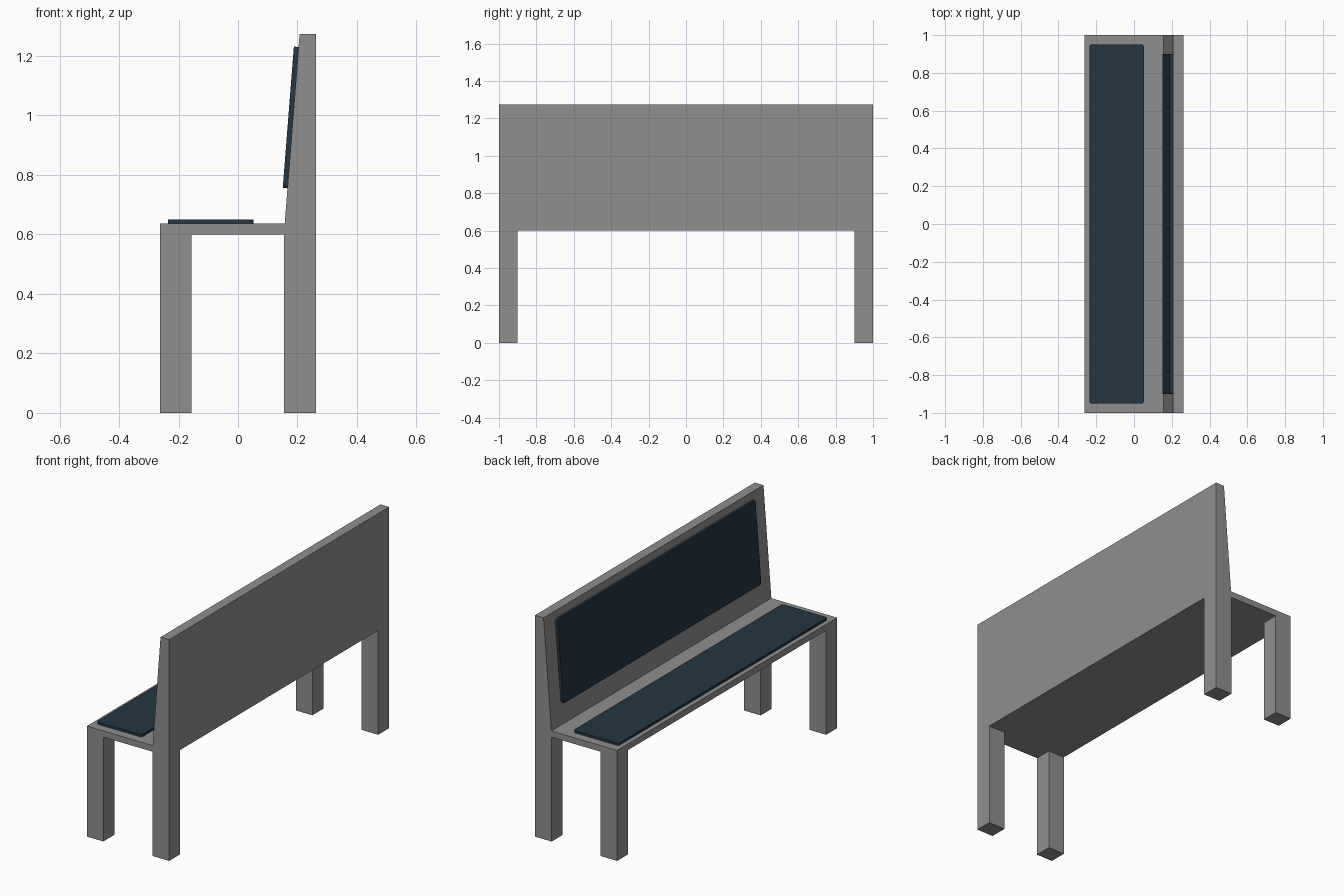
import bpy, bmesh, math
from mathutils import Vector, Matrix

if "Cube" in bpy.data.objects:
    bpy.data.objects.remove(bpy.data.objects["Cube"])


def material(name, rgb):
    m = bpy.data.materials.new(name)
    m.diffuse_color = (*rgb, 1)
    m.use_nodes = True
    m.node_tree.nodes["Principled BSDF"].inputs["Base Color"].default_value = m.diffuse_color
    return m


grey = material("grey frame", (0.275, 0.275, 0.275))
navy = material("navy padding", (0.0175, 0.0365, 0.055))


def finish(bm, name, mat):
    bmesh.ops.recalc_face_normals(bm, faces=bm.faces)
    me = bpy.data.meshes.new(name)
    bm.to_mesh(me)
    bm.free()
    me.materials.append(mat)
    ob = bpy.data.objects.new(name, me)
    bpy.context.collection.objects.link(ob)
    return ob


# Frame: seat and tapered backrest profile, swept along y, legs pulled down
UNDER = 0.60
profile = [(-0.262, UNDER), (-0.157, UNDER), (0.155, UNDER), (0.262, UNDER),
           (0.262, 1.273), (0.207, 1.273), (0.157, 0.636), (-0.262, 0.636)]
bm = bmesh.new()
rings = [[bm.verts.new((x, y, z)) for x, z in profile] for y in (-1, -0.9, 0.9, 1)]
n = len(profile)
leg_faces = []
for s in range(3):
    a, b = rings[s], rings[s + 1]
    for i in range(n):
        j = (i + 1) % n
        f = bm.faces.new((a[i], a[j], b[j], b[i]))
        if s != 1 and i in (0, 2):
            leg_faces.append(f)
bm.faces.new(rings[0])
bm.faces.new(rings[-1][::-1])
bmesh.ops.recalc_face_normals(bm, faces=bm.faces)
ext = bmesh.ops.extrude_discrete_faces(bm, faces=leg_faces)
for f in ext["faces"]:
    bmesh.ops.translate(bm, verts=f.verts, vec=(0, 0, -UNDER))
bmesh.ops.dissolve_limit(bm, angle_limit=math.radians(1), verts=bm.verts, edges=bm.edges)
finish(bm, "bench_frame", grey)


# Padding: thin slab with slightly rounded corners, resting on local z = 0
def pad(name, width, length, thick, matrix, radius=0.012):
    bm = bmesh.new()
    bmesh.ops.create_cube(bm, size=1, matrix=Matrix.Translation((0, 0, thick / 2))
                          @ Matrix.Diagonal((width, length, thick, 1)))
    corners = [e for e in bm.edges if abs(e.verts[0].co.z - e.verts[1].co.z) > thick / 2]
    bmesh.ops.bevel(bm, geom=corners, offset=radius, segments=3, profile=0.5, affect='EDGES')
    bm.transform(matrix)
    finish(bm, name, navy)


pad("seat_cushion", 0.288, 1.9, 0.014, Matrix.Translation((-0.092, 0, 0.636)))

# Back cushion lies on the sloping face of the backrest
low, high = Vector((0.1664, 0, 0.755)), Vector((0.2037, 0, 1.23))
up = (high - low).normalized()
out = Vector((-up.z, 0, up.x))
side = out.cross(up)
basis = Matrix((up, side, out)).transposed().to_4x4()
basis.translation = (low + high) / 2
pad("back_cushion", (high - low).length, 1.8, 0.016, basis)
